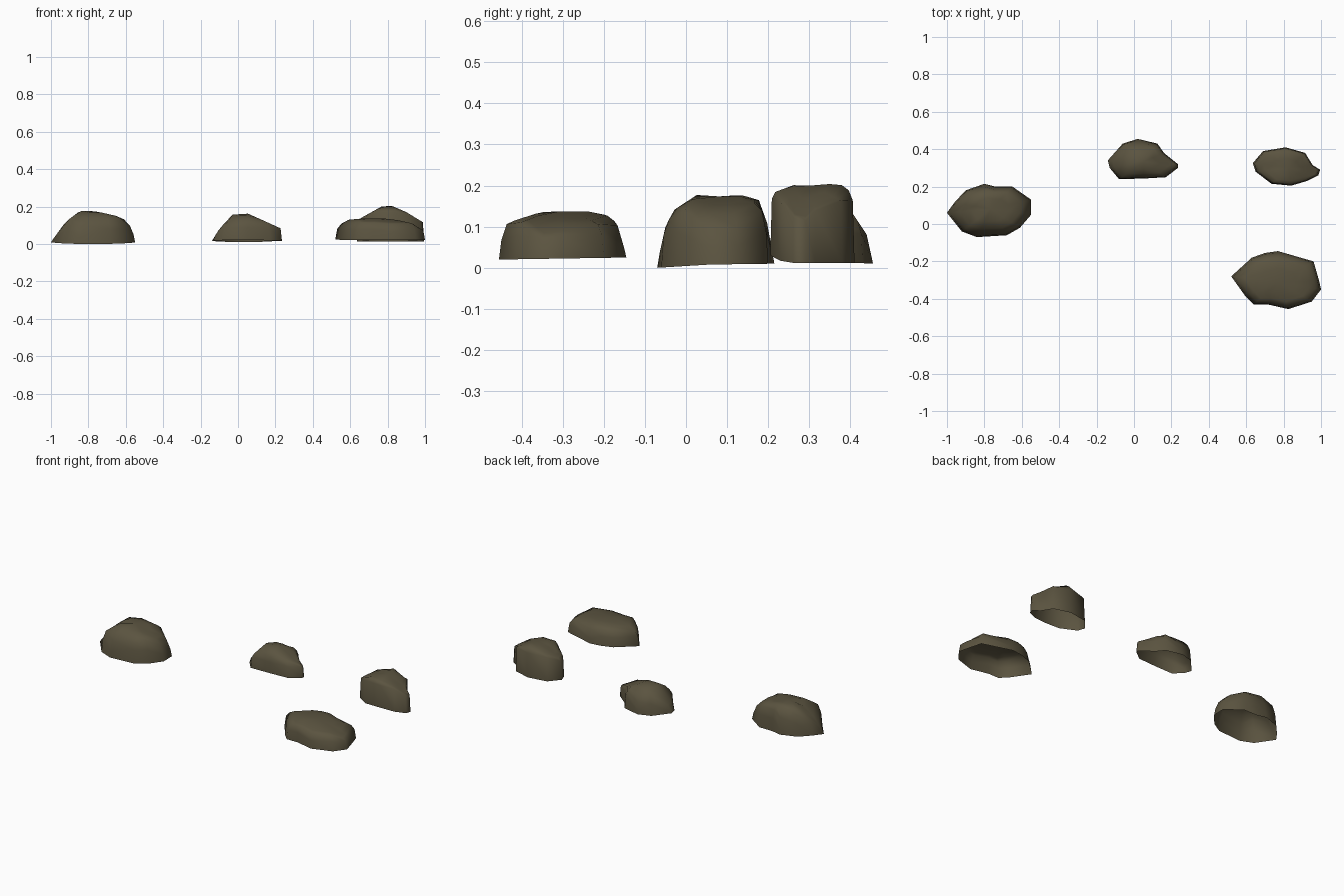
import bpy, bmesh

if "Cube" in bpy.data.objects:
    bpy.data.objects.remove(bpy.data.objects["Cube"])

moss = bpy.data.materials.new("dark olive stone")
moss.diffuse_color = (0.104, 0.088, 0.051, 1)
moss.use_nodes = True
moss.node_tree.nodes["Principled BSDF"].inputs["Base Color"].default_value = moss.diffuse_color


def lerp(profile, v):
    """Height of a polyline profile at position v."""
    if v <= profile[0][0]:
        return profile[0][1]
    for (a, za), (b, zb) in zip(profile, profile[1:]):
        if v <= b:
            return za + (zb - za) * (v - a) / (b - a)
    return profile[-1][1]


def rock(name, outline, front, side, base, wall):
    """Open-bottomed boulder: ground outline, front and side silhouettes."""
    cx = sum(p[0] for p in outline) / len(outline)
    cy = sum(p[1] for p in outline) / len(outline)
    top = max(z for _, z in front)
    bm = bmesh.new()
    rings = []
    for t, g in zip((1, 0.96, 0.87, 0.72, 0.45), (0,) + wall):
        ring = []
        for x, y in outline:
            x, y = cx + (x - cx) * t, cy + (y - cy) * t
            z0 = lerp(base, y)
            z = max(z0, min(lerp(front, x), lerp(side, y), z0 + (top - z0) * g))
            ring.append(bm.verts.new((x, y, z if t < 1 else z0)))
        rings.append(ring)
    apex = bm.verts.new((cx, cy, min(lerp(front, cx), lerp(side, cy))))
    n = len(outline)
    for lo, hi in zip(rings, rings[1:]):
        for i in range(n):
            j = (i + 1) % n
            bm.faces.new((lo[i], lo[j], hi[j], hi[i]))
    for i in range(n):
        bm.faces.new((rings[-1][i], rings[-1][(i + 1) % n], apex))
    for f in bm.faces:
        f.smooth = True
    bm.normal_update()
    if apex.normal.z < 0:
        bmesh.ops.reverse_faces(bm, faces=bm.faces[:])
    me = bpy.data.meshes.new(name)
    bm.to_mesh(me)
    bm.free()
    me.materials.append(moss)
    ob = bpy.data.objects.new(name, me)
    bpy.context.collection.objects.link(ob)


# Left boulder
rock("left_rock",
     [(-1, .06), (-.96, .115), (-.9, .18), (-.8, .215), (-.74, .2), (-.65, .2), (-.55, .13),
      (-.55, .05), (-.61, -.02), (-.68, -.06), (-.84, -.07), (-.92, -.04)],
     [(-1, .01), (-.92, .12), (-.835, .183), (-.74, .17), (-.63, .145), (-.585, .115), (-.55, .03)],
     [(-.07, .01), (-.05, .1), (-.03, .14), (.035, .183), (.17, .173), (.19, .15), (.215, .01)],
     [(-.07, 0), (.06, .008), (.21, .01)], (.45, .75, .9, 1))

# Middle boulder
rock("middle_rock",
     [(-.14, .34), (-.06, .43), (.02, .455), (.125, .43), (.16, .38), (.235, .32),
      (.235, .3), (.17, .25), (.05, .243), (-.08, .24), (-.13, .3)],
     [(-.14, .015), (-.1, .08), (-.015, .172), (.03, .172), (.125, .13), (.235, .08)],
     [(.24, .09), (.27, .14), (.33, .175), (.4, .14), (.44, .08), (.455, .01)],
     [(.24, .02), (.455, .01)], (.45, .72, .9, 1))

# Back right boulder with near-vertical walls
rock("back_right_rock",
     [(.635, .325), (.69, .39), (.81, .41), (.915, .38), (.955, .315), (.995, .29),
      (.985, .26), (.925, .23), (.84, .205), (.735, .215), (.65, .28)],
     [(.635, .12), (.66, .14), (.795, .215), (.9, .17), (.99, .115)],
     [(.205, .18), (.3, .215), (.385, .2), (.405, .18)],
     [(.205, .03), (.24, .012), (.41, .012)], (.75, .87, .95, 1))

# Front right flat boulder
rock("front_right_rock",
     [(.52, -.28), (.63, -.18), (.7, -.155), (.77, -.145), (.96, -.2), (.99, -.305), (1, -.35),
      (.95, -.415), (.825, -.455), (.715, -.43), (.64, -.43), (.595, -.385)],
     [(.52, .08), (.53, .09), (.585, .135), (.81, .137), (.93, .11), (1, .065)],
     [(-.455, .05), (-.435, .11), (-.4, .12), (-.34, .14), (-.215, .14), (-.17, .115), (-.145, .03)],
     [(-.455, .02), (-.145, .025)], (.5, .8, .93, 1))
